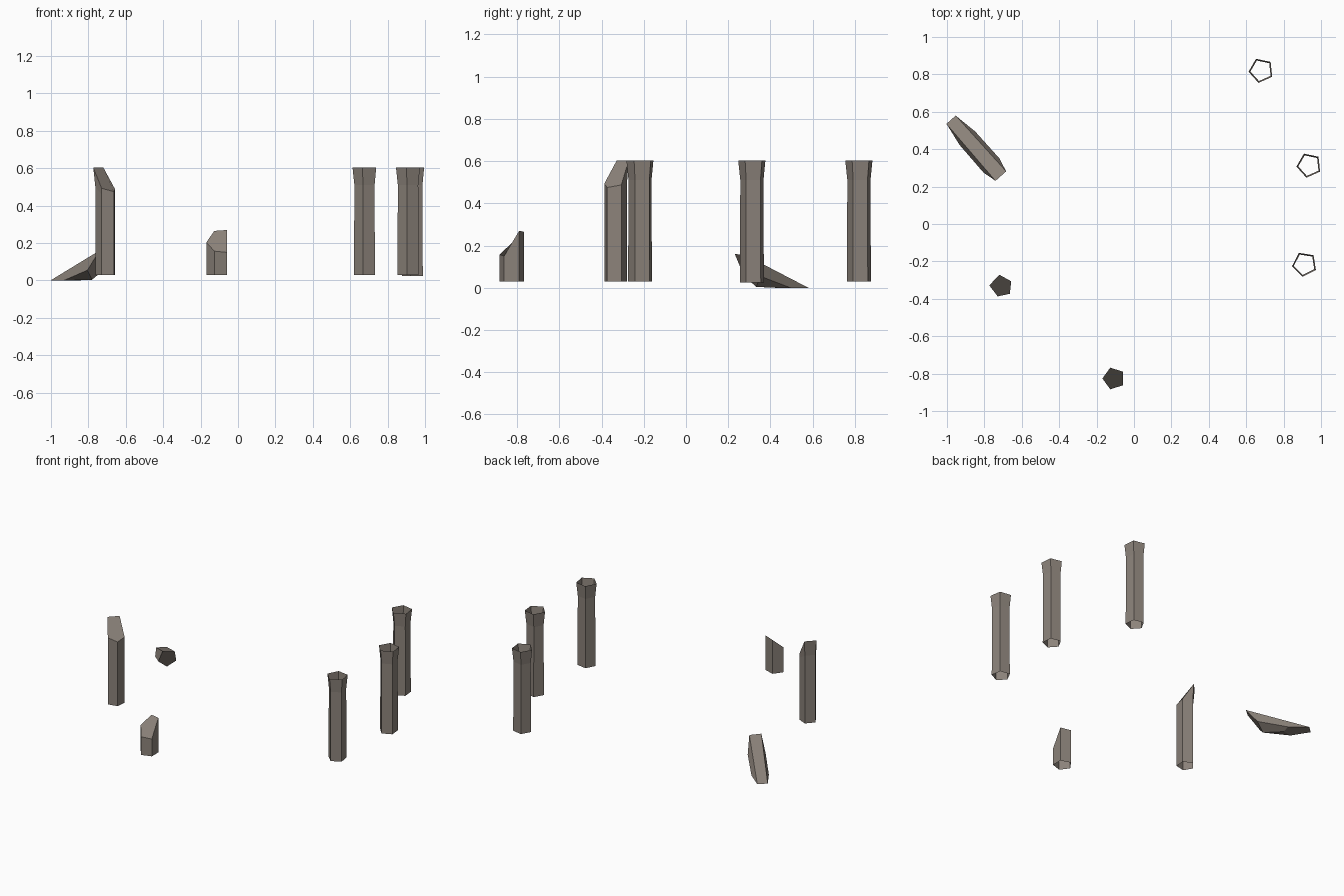
import bpy, bmesh
from math import cos, sin, radians
from mathutils import Vector

if "Cube" in bpy.data.objects:
    bpy.data.objects.remove(bpy.data.objects["Cube"])

stone = bpy.data.materials.new("weathered_stone")
stone.diffuse_color = (0.26, 0.225, 0.195, 1)
stone.use_nodes = True
stone.node_tree.nodes["Principled BSDF"].inputs["Base Color"].default_value = stone.diffuse_color


def ring(cx, cy, r, start, heights):
    """Five corners of a pentagon, each with its own height and radius."""
    rs = r if isinstance(r, (list, tuple)) else [r] * 5
    return [Vector((cx + rs[k] * cos(radians(start + 72 * k)),
                    cy + rs[k] * sin(radians(start + 72 * k)), heights[k])) for k in range(5)]


def loft(name, rings, cap_first=False, cap_last=False):
    """Join pentagon rings with flat sides and optional end caps."""
    bm = bmesh.new()
    loops = [[bm.verts.new(p) for p in pts] for pts in rings]
    for a, b in zip(loops, loops[1:]):
        for k in range(5):
            n = (k + 1) % 5
            bm.faces.new((a[k], a[n], b[n], b[k]))
    if cap_first:
        bm.faces.new(loops[0][::-1])
    if cap_last:
        bm.faces.new(loops[-1])
    bmesh.ops.recalc_face_normals(bm, faces=bm.faces)
    mesh = bpy.data.meshes.new(name)
    bm.to_mesh(mesh)
    bm.free()
    mesh.materials.append(stone)
    obj = bpy.data.objects.new(name, mesh)
    bpy.context.collection.objects.link(obj)
    return obj


# Whole columns: open pentagonal tubes with a flared top
for i, (x, y, turn, base) in enumerate([(0.68, 0.821, 114, 0.03),
                                        (0.936, 0.314, 114, 0.025),
                                        (0.912, -0.215, 117, 0.03)]):
    loft(f"whole_column_{i + 1}", [ring(x, y, r, turn, [z] * 5)
                                   for z, r in ((base, 0.06), (0.51, 0.058), (0.603, 0.068))])

# Tall broken column: slanted break across the top (corners run 30, 102, 174, 246, 318 degrees)
loft("tall_broken_column",
     [ring(-0.706, -0.335, 0.057, 30, [0.03] * 5),
      ring(-0.706, -0.335, 0.057, 30, [0.46, 0.5, 0.5, 0.46, 0.45]),
      ring(-0.706, -0.335, [0.057, 0.065, 0.068, 0.057, 0.057], 30,
           [0.487, 0.603, 0.603, 0.493, 0.475])], cap_last=True)

# Short broken stump
loft("short_broken_stump",
     [ring(-0.108, -0.826, 0.061, 36, [0.03] * 5),
      ring(-0.108, -0.826, 0.061, 36, [0.27, 0.265, 0.204, 0.157, 0.15])], cap_last=True)

# Fallen fragment: pentagonal wedge resting on its break, one end raised
origin = Vector((-0.712, 0.256, 0))
along = Vector((-0.662, 0.75, 0))
across = Vector((0.75, 0.662, 0))


def place(s, w, z):
    return origin + along * s + across * w + Vector((0, 0, z))


# corners in order: top left, top right, side right, keel, side left
high_end = [place(*p) for p in ((0, -0.038, 0.16), (0, 0.038, 0.155), (0.076, 0.057, 0.055),
                                (0.103, 0, 0.004), (0.076, -0.057, 0.055))]
low_end = [place(*p) for p in ((0.402, -0.033, 0), (0.402, 0.033, 0), (0.27, 0.055, 0),
                               (0.236, 0, 0), (0.27, -0.055, 0))]
loft("fallen_fragment", [high_end, low_end], cap_first=True, cap_last=True)
